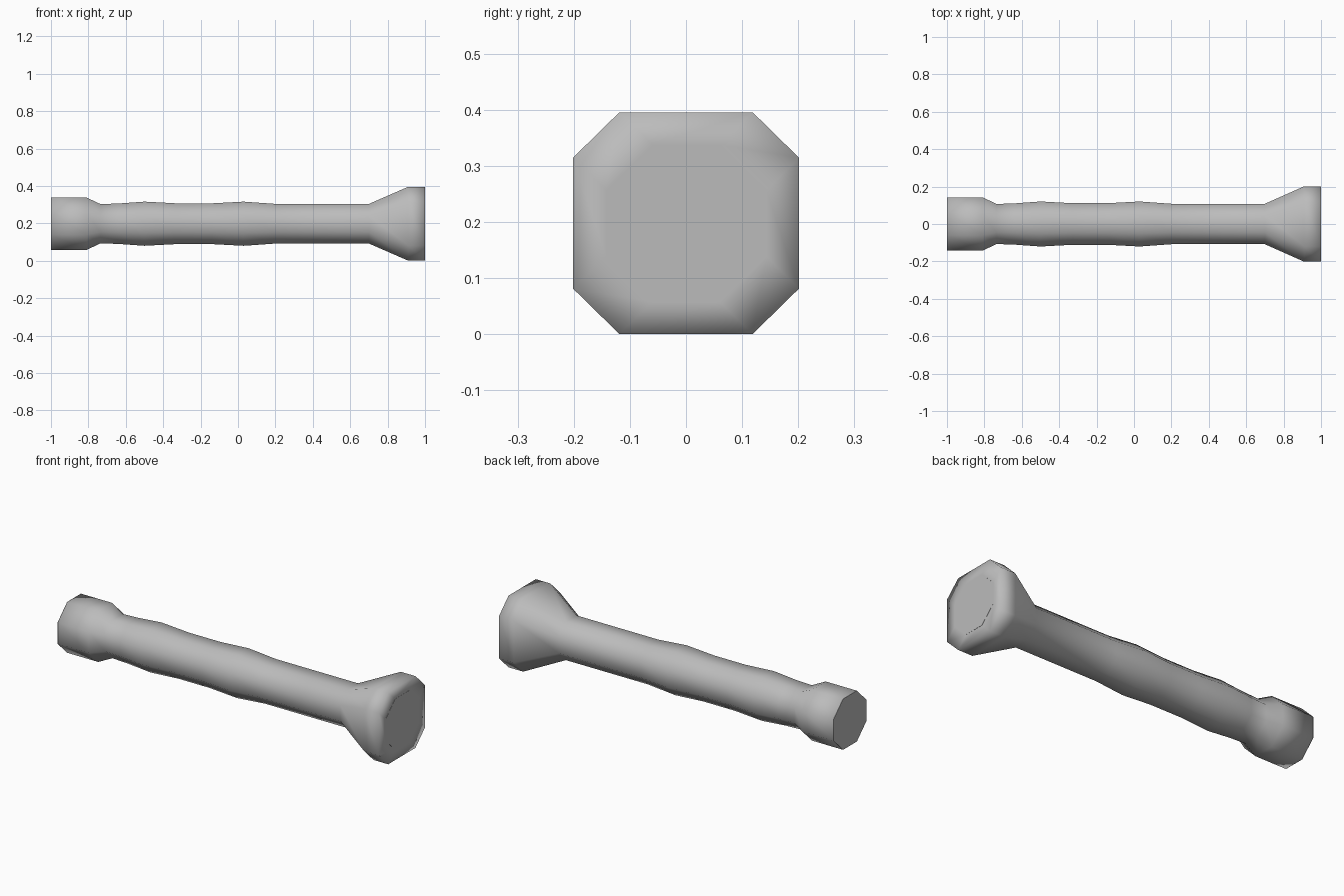
import bpy
import bmesh

if "Cube" in bpy.data.objects:
    bpy.data.objects.remove(bpy.data.objects["Cube"], do_unlink=True)

grey = bpy.data.materials.new("plain_grey")
grey.use_nodes = True
colour = (0.5, 0.5, 0.5, 1)
grey.diffuse_color = colour
grey.node_tree.nodes["Principled BSDF"].inputs["Base Color"].default_value = colour

CENTRE_Z = 0.198
WIDEN = 1.02  # sections are slightly wider than tall


def octagon(bm, x, half, flat):
    """Add one chamfered square section; flat is the flat share of each side."""
    f = half * flat
    pts = [(half, -f), (half, f), (f, half), (-f, half),
           (-half, f), (-half, -f), (-f, -half), (f, -half)]
    return [bm.verts.new((x, y * WIDEN, z + CENTRE_Z)) for y, z in pts]


def finish(bm, name, smooth):
    bmesh.ops.recalc_face_normals(bm, faces=bm.faces)
    for face in bm.faces:
        face.smooth = smooth
    mesh = bpy.data.meshes.new(name)
    bm.to_mesh(mesh)
    bm.free()
    mesh.materials.append(grey)
    obj = bpy.data.objects.new(name, mesh)
    bpy.context.collection.objects.link(obj)


# Handle: pommel, wavy grip, shaft and flared head in one loft (x, half size, flat share)
sections = [(-0.999, 0.14, 0.42), (-0.81, 0.14, 0.42), (-0.735, 0.105, 0.42),
            (-0.64, 0.108, 0.42), (-0.5, 0.118, 0.42), (-0.33, 0.109, 0.42),
            (-0.14, 0.109, 0.42), (0.03, 0.118, 0.42), (0.2, 0.106, 0.42),
            (0.7, 0.106, 0.42), (0.91, 0.1975, 0.59), (0.999, 0.1975, 0.59),
            (0.999, 0.14, 0.42)]
bm = bmesh.new()
rings = [octagon(bm, *s) for s in sections]
for a, b in zip(rings, rings[1:]):
    for i in range(8):
        j = (i + 1) % 8
        bm.faces.new((a[i], a[j], b[j], b[i]))
bm.faces.new(rings[0])
bm.faces.new(rings[-1])
finish(bm, "handle_body", True)

# Flat end plates
for name, x in (("pommel_plate", -1.0), ("head_plate", 1.0)):
    bm = bmesh.new()
    back = octagon(bm, x * 0.999, 0.14, 0.42)
    front = octagon(bm, x, 0.14, 0.42)
    bm.faces.new(front)
    for i in range(8):
        j = (i + 1) % 8
        bm.faces.new((back[i], back[j], front[j], front[i]))
    # Face outward along the plate's own end
    bmesh.ops.recalc_face_normals(bm, faces=bm.faces)
    finish(bm, name, False)
